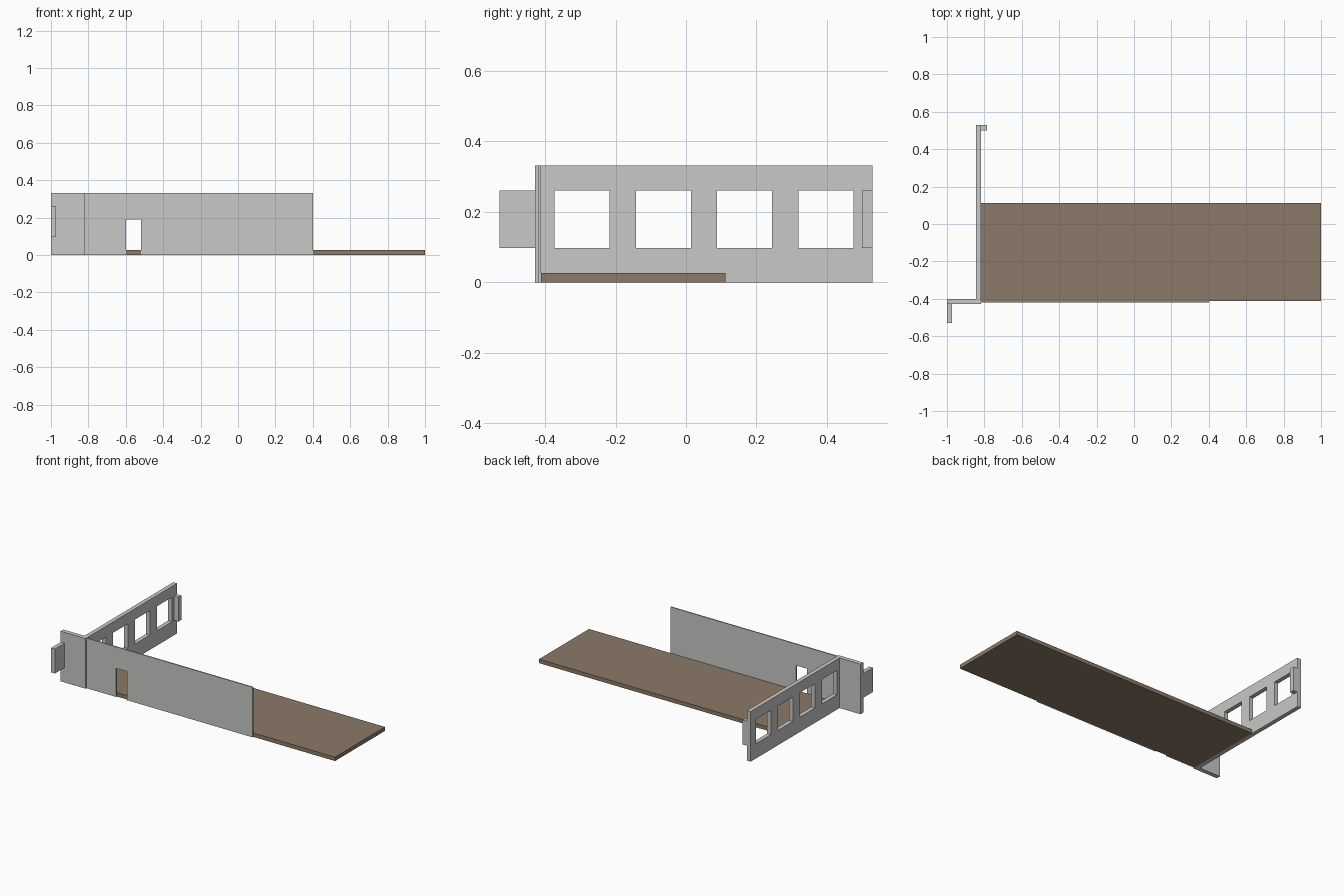
import bpy
import bmesh
from mathutils import Vector

cube = bpy.data.objects.get("Cube")
if cube:
    bpy.data.objects.remove(cube, do_unlink=True)


def make_material(name, rgb):
    mat = bpy.data.materials.new(name)
    mat.use_nodes = True
    color = (*rgb, 1.0)
    mat.diffuse_color = color
    mat.node_tree.nodes["Principled BSDF"].inputs["Base Color"].default_value = color
    return mat


GREY = make_material("light grey plaster", (0.58, 0.58, 0.57))
BROWN = make_material("brown floor", (0.26, 0.195, 0.14))


def panel(name, x, y, z, mat, axis="y", openings=()):
    """Upright slab, thin along axis, with openings given as (low, high, bottom, top)."""
    along, thin = (x, y) if axis == "y" else (y, x)
    us = sorted({*along, *(u for o in openings for u in o[:2])})
    vs = sorted({*z, *(v for o in openings for v in o[2:])})

    def point(u, v):
        return (u, thin[0], v) if axis == "y" else (thin[0], u, v)

    bm = bmesh.new()
    # Fill every cell of the panel that is not inside an opening
    for u0, u1 in zip(us, us[1:]):
        for v0, v1 in zip(vs, vs[1:]):
            cu, cv = (u0 + u1) / 2, (v0 + v1) / 2
            if any(a < cu < b and c < cv < d for a, b, c, d in openings):
                continue
            corners = ((u0, v0), (u1, v0), (u1, v1), (u0, v1))
            bm.faces.new([bm.verts.new(point(*c)) for c in corners])
    bmesh.ops.remove_doubles(bm, verts=bm.verts, dist=0.0001)

    # Give the panel its thickness
    depth = thin[1] - thin[0]
    offset = Vector((0, depth, 0)) if axis == "y" else Vector((depth, 0, 0))
    grown = bmesh.ops.extrude_face_region(bm, geom=bm.faces[:], use_keep_orig=True)
    moved = [g for g in grown["geom"] if isinstance(g, bmesh.types.BMVert)]
    bmesh.ops.translate(bm, verts=moved, vec=offset)
    bmesh.ops.recalc_face_normals(bm, faces=bm.faces)
    bmesh.ops.dissolve_limit(bm, angle_limit=0.01, verts=bm.verts, edges=bm.edges)

    mesh = bpy.data.meshes.new(name)
    bm.to_mesh(mesh)
    bm.free()
    mesh.materials.append(mat)
    obj = bpy.data.objects.new(name, mesh)
    bpy.context.collection.objects.link(obj)
    return obj


HEIGHT = (0, 0.332)
SILL, HEAD = 0.098, 0.26

# Floor slab
panel("floor", (-0.818, 1.0), (-0.412, 0.112), (0, 0.026), BROWN)

# Thin front wall with a doorway
panel("front_wall", (-0.818, 0.402), (-0.42, -0.412), HEIGHT, GREY,
      openings=[(-0.599, -0.519, 0, 0.19)])

# Side wall with a row of four windows
windows = [(-0.373 + 0.2307 * i, -0.217 + 0.2307 * i, SILL, HEAD) for i in range(4)]
panel("window_wall", (-0.846, -0.818), (-0.4, 0.53), HEIGHT, GREY, "x", windows)

# Short wall beyond the corner
panel("corner_wall", (-1.0, -0.818), (-0.429, -0.4), HEIGHT, GREY)

# Wall stubs at the free ends
panel("front_stub", (-1.0, -0.972), (-0.53, -0.429), (SILL, HEAD), GREY, "x")
panel("back_stub", (-0.818, -0.787), (0.5, 0.53), (SILL, HEAD), GREY)
